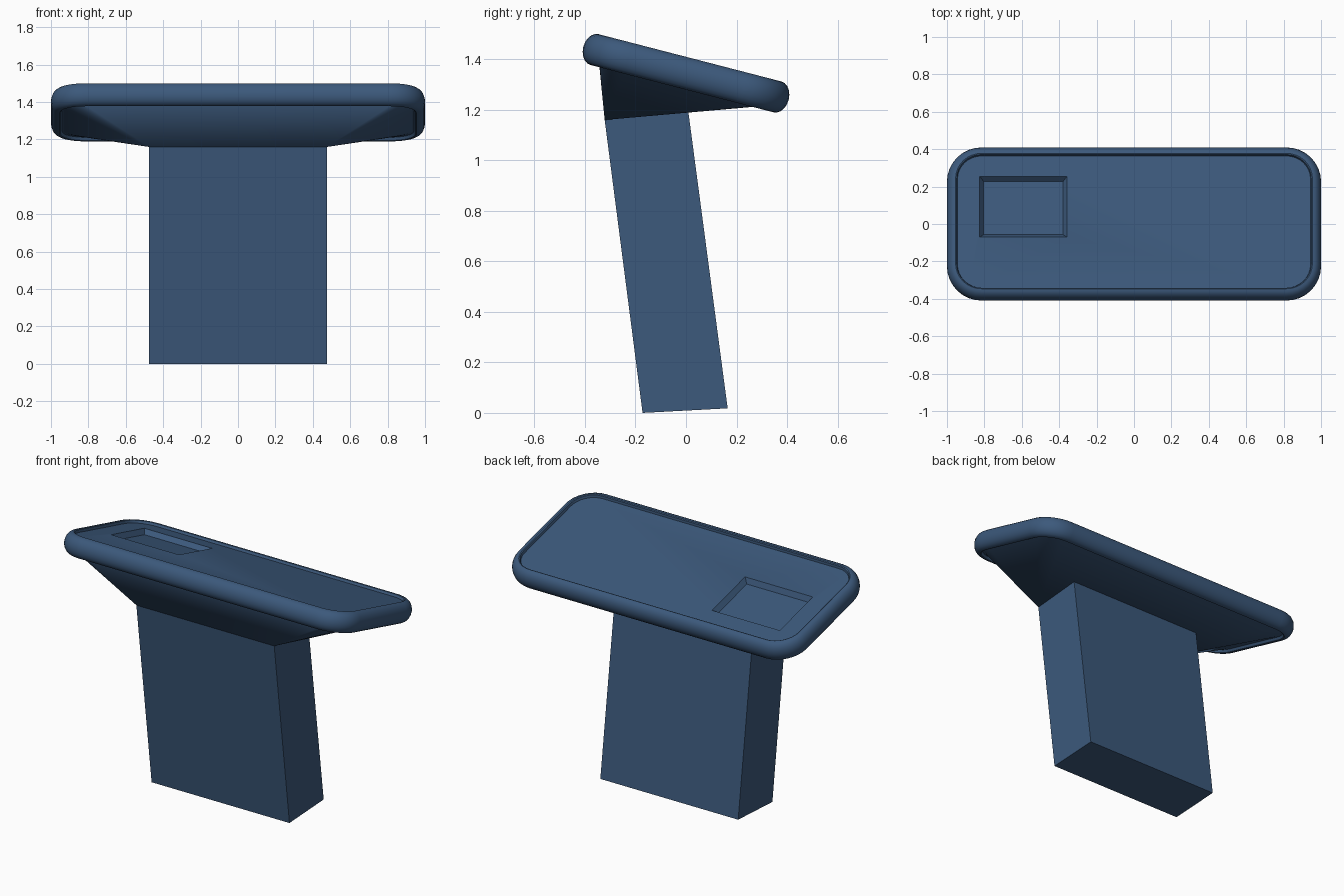
import bpy, bmesh, math
from mathutils import Matrix, Vector

if "Cube" in bpy.data.objects:
    bpy.data.objects.remove(bpy.data.objects["Cube"])

TILT = Matrix.Translation((0, 0, 1.345)) @ Matrix.Rotation(math.radians(-14.5), 4, 'X')
paint = bpy.data.materials.new("blue_paint")
paint.diffuse_color = (0.045, 0.1, 0.2, 1)
paint.use_nodes = True
paint.node_tree.nodes["Principled BSDF"].inputs["Base Color"].default_value = paint.diffuse_color


def finish(bm, name, smooth=None):
    bmesh.ops.recalc_face_normals(bm, faces=bm.faces[:])
    mesh = bpy.data.meshes.new(name)
    bm.to_mesh(mesh)
    bm.free()
    ob = bpy.data.objects.new(name, mesh)
    bpy.context.collection.objects.link(ob)
    mesh.materials.append(paint)
    bpy.ops.object.select_all(action='DESELECT')
    ob.select_set(True)
    bpy.context.view_layer.objects.active = ob
    if smooth:
        bpy.ops.object.shade_smooth_by_angle(angle=math.radians(smooth))
    return ob


def rounded_rect(hx, hy, r, z, seg=8):
    pts = []
    for k, (sx, sy) in enumerate(((1, 1), (-1, 1), (-1, -1), (1, -1))):
        for i in range(seg + 1):
            a = math.pi / 2 * (k + i / seg)
            pts.append(TILT @ Vector((sx * (hx - r) + r * math.cos(a),
                                      sy * (hy - r) + r * math.sin(a), z)))
    return pts


def loft(rings):
    bm = bmesh.new()
    loops = [[bm.verts.new(p) for p in ring] for ring in rings]
    for a, b in zip(loops, loops[1:]):
        n = len(a)
        for i in range(n):
            bm.faces.new((a[i], a[(i + 1) % n], b[(i + 1) % n], b[i]))
    bm.faces.new(loops[0][::-1])
    bm.faces.new(loops[-1])
    return bm


# Tilted top: rounded rim profile (inset, height) with shallow steps to both panels
R, H, STEPS = 0.046, 0.063, 10
profile = [(0.060, -0.045), (0.052, -0.060)]
for i in range(STEPS + 1):
    a = -math.pi / 2 + math.pi * i / STEPS
    profile.append((R - R * math.cos(a), H * math.sin(a)))
profile += [(0.052, 0.060), (0.056, 0.045)]
top = finish(loft([rounded_rect(1 - d, 0.42 - d, 0.185 - d, z) for d, z in profile]),
             "sloped_top")

# Bevelled pocket cut into the top panel
def pocket_ring(g, z):
    return [TILT @ Vector(p) for p in ((-0.825 + g, -0.084 + g, z), (-0.358 - g, -0.084 + g, z),
                                       (-0.358 - g, 0.252 - g, z), (-0.825 + g, 0.252 - g, z))]

cutter = finish(loft([pocket_ring(0.021, 0.015), pocket_ring(0, 0.045), pocket_ring(0, 0.1)]),
                "pocket_cutter")
cutter.hide_render = True
bpy.context.view_layer.objects.active = top
mod = top.modifiers.new("pocket", 'BOOLEAN')
mod.object = cutter
mod.solver = 'EXACT'
bpy.ops.object.modifier_apply(modifier=mod.name)
bpy.data.objects.remove(cutter)
top.select_set(True)
bpy.ops.object.shade_smooth_by_angle(angle=math.radians(30))

# Slanted leg: side profile (y, z) from front bottom round to front top
W = 0.475
side = [(-0.172, 0), (0.165, 0.018), (0.005, 1.225), (-0.322, 1.16)]
bm = loft([[Vector((x, y, z)) for y, z in side] for x in (-W, W)])
finish(bm, "leg")

# Flared neck: hull from the leg's upper end out to the underside of the top
bm = bmesh.new()
for x in (-W, W):
    for y, z in side[2:]:
        bm.verts.new((x, y, z))
for p in rounded_rect(0.938, 0.345, 0.11, -0.043):
    bm.verts.new(p)
hull = bmesh.ops.convex_hull(bm, input=bm.verts[:])
bmesh.ops.dissolve_limit(bm, angle_limit=0.01, verts=bm.verts[:], edges=bm.edges[:])
finish(bm, "flared_neck", 30)
